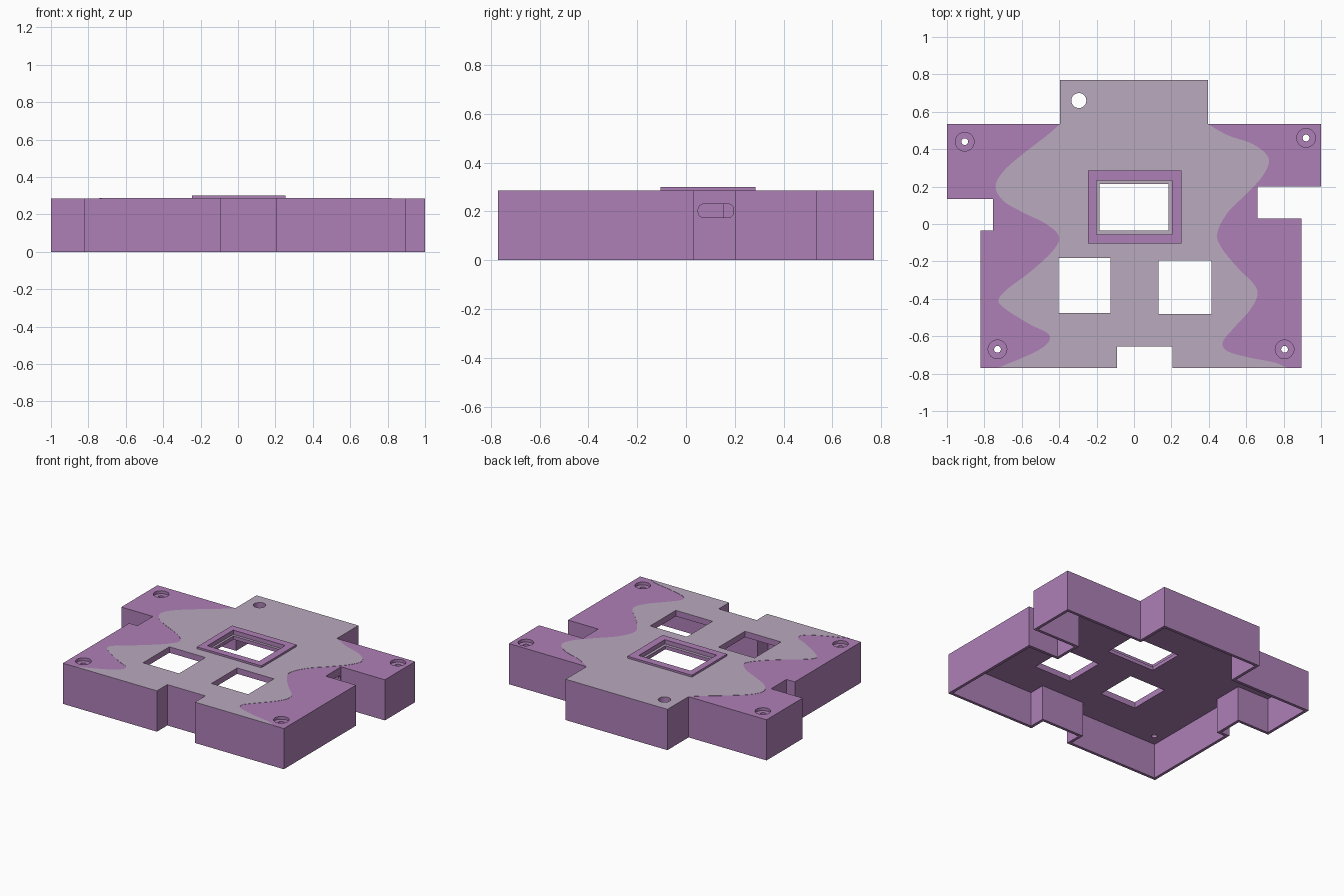
import bpy, bmesh, math
from mathutils import Vector

default = bpy.data.objects.get("Cube")
if default:
    bpy.data.objects.remove(default, do_unlink=True)

TOP, WALL, ROOF, LEDGE = 0.285, 0.02, 0.04, 0.27


def material(name, rgb):
    mat = bpy.data.materials.new(name)
    mat.use_nodes = True
    mat.diffuse_color = (*rgb, 1)
    bsdf = next(n for n in mat.node_tree.nodes if n.type == 'BSDF_PRINCIPLED')
    bsdf.inputs["Base Color"].default_value = (*rgb, 1)
    return mat


purple = material("purple", (0.42, 0.215, 0.47))
grey = material("pale grey", (0.49, 0.40, 0.52))


def prism(name, outline, low, high, mats=(purple,)):
    """Extrude a flat outline between two heights."""
    bm = bmesh.new()
    face = bm.faces.new([bm.verts.new((x, y, low)) for x, y in outline])
    grown = bmesh.ops.extrude_face_region(bm, geom=[face])
    verts = [v for v in grown["geom"] if isinstance(v, bmesh.types.BMVert)]
    bmesh.ops.translate(bm, verts=verts, vec=(0, 0, high - low))
    bmesh.ops.recalc_face_normals(bm, faces=bm.faces)
    mesh = bpy.data.meshes.new(name)
    bm.to_mesh(mesh)
    bm.free()
    for mat in mats:
        mesh.materials.append(mat)
    obj = bpy.data.objects.new(name, mesh)
    bpy.context.collection.objects.link(obj)
    return obj


def rect(x0, x1, y0, y1):
    return [(x0, y0), (x1, y0), (x1, y1), (x0, y1)]


def circle(x, y, r, n=32):
    turns = [math.tau * i / n for i in range(n)]
    return [(x + r * math.cos(a), y + r * math.sin(a)) for a in turns]


def rounded(x0, x1, y0, y1, r, n=6):
    points = []
    corners = [(x1 - r, y1 - r), (x0 + r, y1 - r), (x0 + r, y0 + r), (x1 - r, y0 + r)]
    for quarter, (cx, cy) in enumerate(corners):
        for i in range(n + 1):
            a = (quarter + i / n) * math.pi / 2
            points.append((cx + r * math.cos(a), cy + r * math.sin(a)))
    return points


def inset(outline, t):
    """Move every wall of a counter-clockwise right-angled outline inward."""
    result = []
    for i, p in enumerate(outline):
        here = Vector(p)
        a = (here - Vector(outline[i - 1])).normalized()
        b = (Vector(outline[(i + 1) % len(outline)]) - here).normalized()
        result.append((here.x - t * (a.y + b.y), here.y + t * (a.x + b.x)))
    return result


def smooth(points, steps=5):
    """Pass a flowing curve through the points."""
    pts = [Vector(p) for p in points]
    pts = [pts[0]] + pts + [pts[-1]]
    out = []
    for a, b, c, d in zip(pts, pts[1:], pts[2:], pts[3:]):
        for i in range(steps):
            t = i / steps
            p = b + (c - a) * t / 2 + (a - b * 2.5 + c * 2 - d / 2) * t**2 \
                + ((b - c) * 3 + d - a) * t**3 / 2
            out.append((p.x, p.y))
    return out + [tuple(points[-1])]


def cut(obj, cutter):
    mod = obj.modifiers.new("cut", 'BOOLEAN')
    mod.operation = 'DIFFERENCE'
    mod.solver = 'EXACT'
    mod.object = cutter
    graph = bpy.context.evaluated_depsgraph_get()
    mesh = bpy.data.meshes.new_from_object(obj.evaluated_get(graph))
    obj.modifiers.clear()
    obj.data = mesh


# Case: hollow, open underneath
outline = [(-0.82, -0.77), (-0.09, -0.77), (-0.09, -0.655), (0.205, -0.655),
           (0.205, -0.77), (0.895, -0.77), (0.895, 0.03), (0.66, 0.03),
           (0.66, 0.2), (1, 0.2), (1, 0.535), (0.395, 0.535), (0.395, 0.77),
           (-0.395, 0.77), (-0.395, 0.535), (-1, 0.535), (-1, 0.135),
           (-0.755, 0.135), (-0.755, -0.035), (-0.82, -0.035)]
case = prism("case_shell", outline, 0, TOP, (purple, grey))

# Painted panel with wavy sides
left = smooth([(-0.395, 0.535), (-0.47, 0.47), (-0.6, 0.37), (-0.7, 0.28),
               (-0.74, 0.2), (-0.7, 0.125), (-0.6, 0.065), (-0.47, 0),
               (-0.4, -0.07), (-0.44, -0.15), (-0.56, -0.26), (-0.68, -0.35),
               (-0.725, -0.41), (-0.68, -0.46), (-0.55, -0.54), (-0.46, -0.585),
               (-0.46, -0.635), (-0.54, -0.69), (-0.73, -0.77)])
right = smooth([(0.82, -0.77), (0.75, -0.74), (0.62, -0.715), (0.5, -0.68),
                (0.475, -0.63), (0.53, -0.56), (0.62, -0.46), (0.66, -0.38),
                (0.64, -0.32), (0.56, -0.24), (0.47, -0.13), (0.445, -0.05),
                (0.5, 0.06), (0.6, 0.16), (0.69, 0.26), (0.72, 0.35),
                (0.64, 0.425), (0.5, 0.475), (0.395, 0.535)])
front_notch = outline[1:5]
back_tab = outline[12:14]
panel = prism("painted_panel", left + front_notch + right + back_tab,
              TOP, TOP + 0.0015, (grey,))

# Raised frame around the screen opening
frame = prism("screen_frame", rect(-0.245, 0.255, -0.105, 0.285), TOP, 0.3)

# Cutters: cavity, openings, screw holes and side slot
cavity = prism("cavity", inset(outline, WALL), -0.1, TOP - ROOF)
recess = prism("recess", rect(-0.2, 0.203, -0.055, 0.233), LEDGE, 0.4)
openings = [prism("opening", shape, 0.1, 0.4) for shape in (
    rect(-0.185, 0.185, -0.035, 0.215),
    rect(-0.405, -0.125, -0.475, -0.182),
    rect(0.13, 0.415, -0.48, -0.195),
    circle(-0.295, 0.66, 0.04))]
screws = []
for x, y in [(-0.905, 0.44), (0.92, 0.46), (-0.73, -0.67), (0.805, -0.67)]:
    screws.append(prism("screw_head", circle(x, y, 0.05), TOP - 0.02, 0.4))
    screws.append(prism("screw_hole", circle(x, y, 0.018), 0.1, 0.4))
# Profile in (-z, y), turned to run along x
slot = prism("slot", rounded(-0.23, -0.175, 0.05, 0.195, 0.022), 0.6, 0.7)
slot.rotation_euler.y = math.pi / 2

cutters = [cavity, recess, slot] + openings + screws
for cutter in cutters:
    cutter.hide_render = True
bpy.context.view_layer.update()

for cutter in cutters:
    cut(case, cutter)
for cutter in [recess] + openings:
    cut(panel, cutter)
cut(frame, recess)
for cutter in cutters:
    bpy.data.objects.remove(cutter, do_unlink=True)

# Grey ledge inside the screen frame
for face in case.data.polygons:
    on_ledge = face.normal.z > 0.9 and abs(face.center.z - LEDGE) < 0.002
    face.material_index = 1 if on_ledge else 0

# Rounded holes shade smoothly, edges stay sharp
bpy.ops.object.select_all(action='DESELECT')
for obj in (case, panel, frame):
    obj.select_set(True)
bpy.context.view_layer.objects.active = case
bpy.ops.object.shade_smooth_by_angle(angle=math.radians(30))
